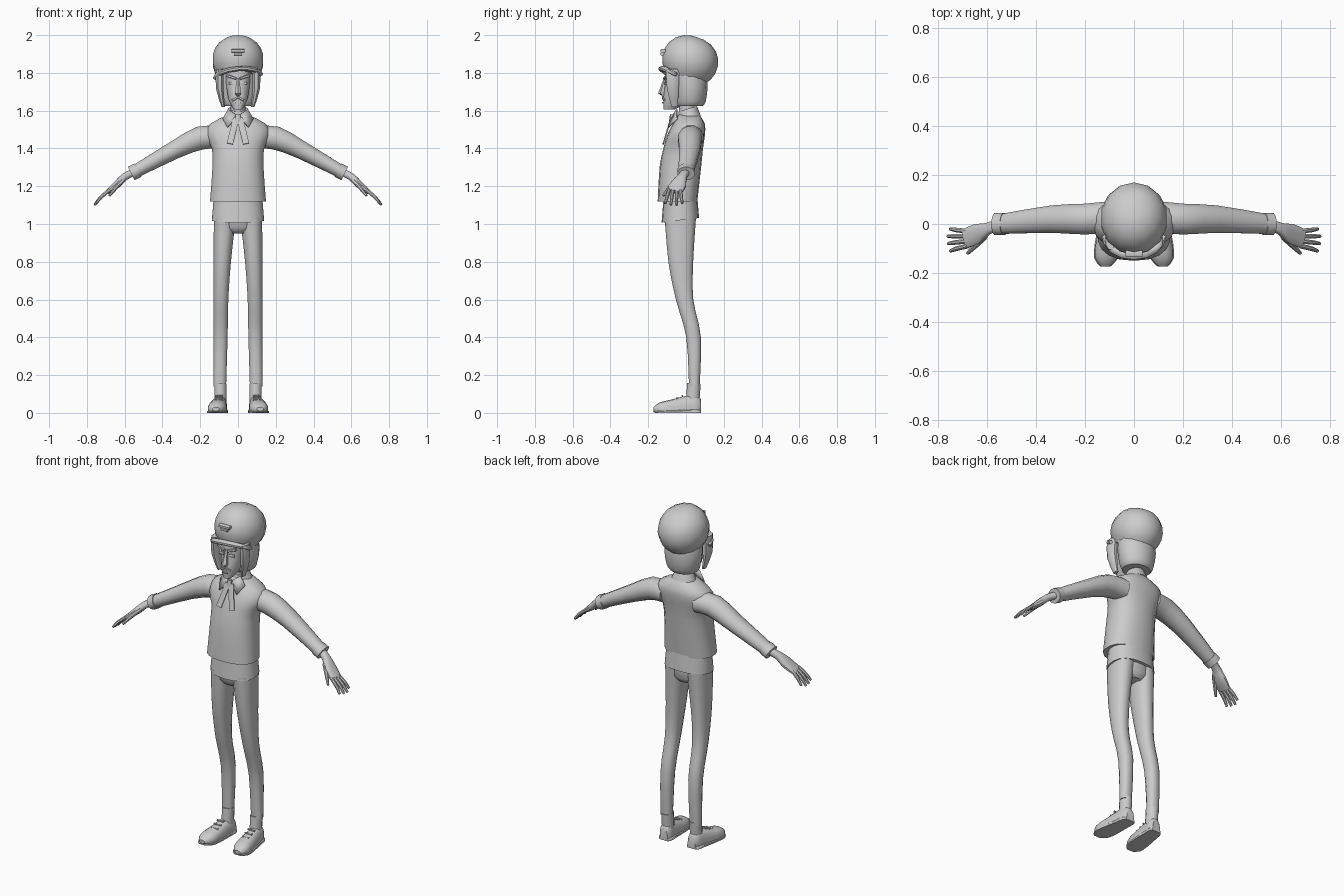
import bpy
import bmesh
import math
from mathutils import Vector

starter = bpy.data.objects.get("Cube")
if starter:
    bpy.data.objects.remove(starter, do_unlink=True)

clay = bpy.data.materials.new("clay grey")
clay.use_nodes = True
grey = (.6, .6, .6, 1)
clay.diffuse_color = grey
clay.node_tree.nodes["Principled BSDF"].inputs["Base Color"].default_value = grey

X, Y, Z = Vector((1, 0, 0)), Vector((0, 1, 0)), Vector((0, 0, 1))
parts = []


def finish(name, bm, mirror=False):
    """Turn a bmesh into a named object, mirrored across x when asked."""
    bmesh.ops.recalc_face_normals(bm, faces=bm.faces[:])
    mesh = bpy.data.meshes.new(name)
    bm.to_mesh(mesh)
    bm.free()
    mesh.materials.append(clay)
    obj = bpy.data.objects.new(name, mesh)
    bpy.context.scene.collection.objects.link(obj)
    if mirror:
        modifier = obj.modifiers.new("Mirror", "MIRROR")
        modifier.use_mirror_merge = False
    parts.append(obj)
    return obj


def refine(rings, steps):
    """Add in-between rings along a smooth spline through the key rings."""
    keys = [Vector(ring) for ring in rings]
    last = len(keys) - 1
    result = []
    for i in range(last):
        start, end = keys[i], keys[i + 1]
        leave = (end - keys[max(i - 1, 0)]) / 2
        arrive = (keys[min(i + 2, last)] - start) / 2
        for step in range(steps):
            t = step / steps
            ease = t * t * (3 - 2 * t)
            result.append(start * (1 - ease) + end * ease
                          + leave * t * (1 - t) * (1 - t) - arrive * t * t * (1 - t))
    return result + [keys[last]]


def loft(name, rings, side=X, axis=None, sides=12, power=1, steps=2, mirror=False):
    """Skin rounded rings (x, y, z, half width, half depth) into a closed body."""
    bm = bmesh.new()
    rings = refine(rings, steps)
    centres = [Vector(ring[:3]) for ring in rings]
    loops = []
    for i, ring in enumerate(rings):
        before, after = centres[max(i - 1, 0)], centres[min(i + 1, len(rings) - 1)]
        along = Vector(axis or after - before).normalized()
        across = along.cross(side).normalized()
        wide = across.cross(along)
        loop = []
        for k in range(sides):
            angle = math.tau * (k + .5) / sides
            c, s = math.cos(angle), math.sin(angle)
            u = math.copysign(abs(c) ** power, c) * ring[3]
            v = math.copysign(abs(s) ** power, s) * ring[4]
            point = centres[i] + wide * u + across * v
            point.z = max(point.z, 0)
            loop.append(bm.verts.new(point))
        loops.append(loop)
    for low, high in zip(loops, loops[1:]):
        for k in range(sides):
            j = (k + 1) % sides
            bm.faces.new((low[k], low[j], high[j], high[k]))
    bm.faces.new(loops[0])
    bm.faces.new(loops[-1])
    return finish(name, bm, mirror)


def stack(name, rows, outer=None, **options):
    """Upright loft from rows of (z, half width, front y, back y)."""
    rings = [(outer - width if outer else 0, (front + back) / 2, z, width, (back - front) / 2)
             for z, width, front, back in rows]
    return loft(name, rings, axis=Z, **options)


def bar(name, start, end, width, depth, side=Y, power=.5, sides=8, mirror=False):
    """Straight strip of constant section between two points."""
    rings = [(*start, width, depth), (*end, width, depth)]
    return loft(name, rings, side=side, power=power, sides=sides, steps=1, mirror=mirror)


# Sweater body, and the shirt tail below its hem
stack("sweater_body", [
    (1.12, .15, -.15, .06), (1.3, .137, -.14, .08), (1.4, .14, -.12, .09),
    (1.47, .17, -.1, .1), (1.53, .15, -.07, .1), (1.58, .05, -.04, .07)],
    sides=18, power=.85)
loft("shirt_tail", [(0, -.03, 1.02, .14, .1), (0, -.03, 1.14, .13, .09)],
     axis=(0, -.12, 1), sides=18, power=.85)

# Sleeves and rolled cuffs
loft("sleeves", [
    (.1, .03, 1.46, .065, .06), (.2, .02, 1.455, .065, .064),
    (.33, .02, 1.395, .058, .05), (.54, 0, 1.28, .042, .036)],
    side=Y, mirror=True)
bar("sleeve_cuffs", (.53, 0, 1.285), (.565, 0, 1.267), .047, .041,
    power=1, sides=12, mirror=True)

# Hands: wrist and palm, four fingers, thumb
loft("palms", [
    (.55, 0, 1.275, .022, .02), (.6, -.02, 1.25, .025, .02),
    (.64, -.04, 1.21, .042, .02), (.69, -.06, 1.17, .04, .012)],
    side=Y, power=.8, mirror=True)
for i, reach in enumerate((.07, .08, .078, .07)):
    y = -.03 - .02 * i
    lean = (1 - i) * .01
    loft(f"finger_{i + 1}", [
        (.68, y, 1.18, .01, .011),
        (.68 + reach * .6, y + lean / 2, 1.18 - reach / 2, .01, .01),
        (.68 + reach, y + lean, 1.18 - reach, .007, .007)],
        side=Y, sides=8, mirror=True)
loft("thumbs", [(.61, -.05, 1.23, .014, .014), (.64, -.08, 1.2, .013, .012),
                (.68, -.12, 1.15, .007, .007)], side=Y, sides=8, mirror=True)

# Trousers
stack("trouser_seat", [(.95, .06, -.08, .03), (.98, .12, -.11, .05),
                       (1.06, .13, -.12, .055)], sides=16)
stack("trouser_legs", [
    (1.03, .06, -.115, .055), (.8, .047, -.095, .04), (.6, .04, -.055, .04),
    (.4, .038, 0, .08), (.14, .034, .015, .073)],
    outer=.13, power=.85, steps=3, mirror=True)

# Shoes with flat soles, toes turned out
shoe = [(.08, .025, .05), (.06, .037, .075), (.02, .04, .075),
        (-.08, .049, .05), (-.14, .045, .035), (-.173, .018, .01)]
for name, power, grow, rise in (("shoe_uppers", .85, 0, 1), ("shoe_soles", .4, .004, .2)):
    loft(name, [(.1 - y / 10, y, .02 * rise, width + grow, height * rise)
                for y, width, height in shoe],
         axis=-Y, power=power, sides=14, mirror=True)
bar("ankles", (.093, .035, .06), (.093, .042, .155), .033, .037,
    side=X, power=1, sides=12, mirror=True)
for i in range(3):
    y = -.02 - i * .027
    z = .09 - i * .011
    bar(f"lace_{i + 1}", (.08, y, z), (.125, y, z), .005, .004, mirror=True)

# Neck, shirt collar and ribbon
bar("neck", (0, .01, 1.54), (0, 0, 1.66), .04, .042, side=X, power=1, sides=12)
loft("collar_band", [(0, .016, 1.555, .077, .065), (0, .01, 1.61, .052, .05)],
     axis=(0, -.3, 1), sides=14)
bm = bmesh.new()
bm.faces.new([bm.verts.new(corner) for corner in (
    (0, -.066, 1.57), (.05, -.045, 1.605), (.08, -.045, 1.555), (.055, -.09, 1.51))])
collar = finish("collar_points", bm, mirror=True)
collar.modifiers.new("Solidify", "SOLIDIFY").thickness = .008
bar("ribbon_tails", (.01, -.08, 1.56), (.043, -.12, 1.425), .017, .004, side=X, mirror=True)
bar("ribbon_knot", (0, -.075, 1.58), (0, -.08, 1.545), .013, .01, side=X)

# Face with nose, brows, eyes, moustache and lip
stack("face", [
    (1.605, .022, -.12, -.06), (1.66, .052, -.122, .02),
    (1.76, .066, -.11, .06), (1.83, .07, -.105, .06)], power=.8)
stack("nose", [(1.68, .012, -.13, -.1), (1.692, .019, -.148, -.1),
               (1.77, .008, -.118, -.1)], sides=6, steps=1)
bar("brows", (.01, -.114, 1.77), (.058, -.1, 1.785), .008, .007, mirror=True)
bar("eyes", (.016, -.11, 1.745), (.048, -.104, 1.745), .005, .008, mirror=True)
bar("moustache", (0, -.122, 1.672), (.03, -.115, 1.655), .006, .007, mirror=True)
bar("lower_lip", (-.016, -.121, 1.642), (.016, -.121, 1.642), .006, .005)

# Bobbed hair with locks framing the face
stack("hair_back", [(1.625, .08, -.05, .09), (1.65, .097, -.06, .105),
                    (1.74, .112, -.07, .115), (1.82, .105, -.08, .1)], sides=14)
loft("side_locks", [(.095, -.07, 1.82, .022, .038), (.097, -.07, 1.72, .022, .034),
                    (.078, -.06, 1.62, .01, .018)], axis=Z, sides=8, mirror=True)

# Baggy cap: a rounded dome tilted back
tilt = Vector((0, .35, 1)).normalized()
cap_rings = []
for degrees in range(-45, 90, 18):
    phi = math.radians(degrees)
    middle = Vector((0, .022, 1.865)) + tilt * math.sin(phi) * .13
    swell = math.cos(phi) ** .85
    cap_rings.append((*middle, swell * .138, swell * .15))
loft("cap", cap_rings, axis=tilt, sides=14, steps=1)

# Short lopsided peak and a badge on the cap
peak_rings = []
for k in range(9):
    angle = math.pi * k / 8
    x, bulge = math.cos(angle) * .12, math.sin(angle)
    peak_rings.append((x, -.05 - bulge * .078, 1.78 + bulge * .042 + x / 12,
                       .009 + bulge * .01, .014))
loft("cap_peak", peak_rings, side=Y, sides=8, steps=1)
for name, reach, z in (("badge_top", .034, 1.917), ("badge_base", .022, 1.901)):
    bar(name, (-reach, -.122, z), (reach, -.122, z), .014, .009)

# Smooth shading with crisp edges
bpy.ops.object.select_all(action="DESELECT")
for obj in parts:
    obj.select_set(True)
bpy.context.view_layer.objects.active = parts[0]
bpy.ops.object.shade_smooth_by_angle(angle=math.radians(40))
